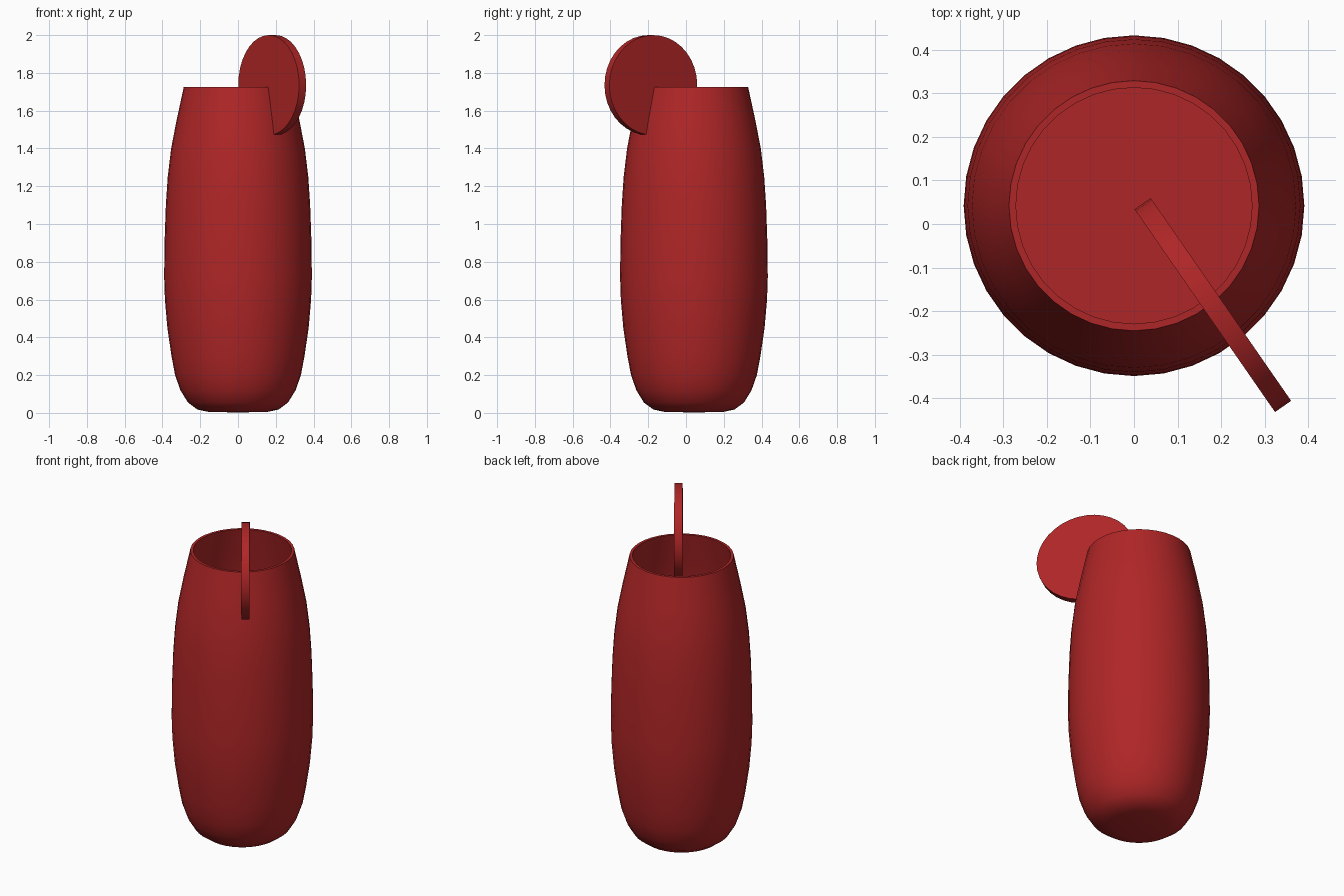
import bpy, bmesh, math
from mathutils import Matrix

cube = bpy.data.objects.get("Cube")
if cube:
    bpy.data.objects.remove(cube)

red = bpy.data.materials.new("deep_red")
red.use_nodes = True
colour = (0.43, 0.019, 0.02, 1)
red.diffuse_color = colour
red.node_tree.nodes["Principled BSDF"].inputs["Base Color"].default_value = colour

SIDES = 36
CENTRE_Y = 0.042


def finish(name, bm, angle=40):
    bmesh.ops.recalc_face_normals(bm, faces=bm.faces)
    mesh = bpy.data.meshes.new(name)
    bm.to_mesh(mesh)
    bm.free()
    obj = bpy.data.objects.new(name, mesh)
    bpy.context.collection.objects.link(obj)
    mesh.materials.append(red)
    bpy.ops.object.select_all(action='DESELECT')
    obj.select_set(True)
    bpy.context.view_layer.objects.active = obj
    bpy.ops.object.shade_smooth_by_angle(angle=math.radians(angle))
    return obj


def lathe(name, profile):
    bm = bmesh.new()
    verts = [bm.verts.new((r, 0, z)) for r, z in profile]
    edges = [bm.edges.new(pair) for pair in zip(verts, verts[1:])]
    bmesh.ops.spin(bm, geom=verts + edges, axis=(0, 0, 1), cent=(0, 0, 0),
                   angle=math.tau, steps=SIDES)
    bmesh.ops.remove_doubles(bm, verts=bm.verts, dist=0.0005)
    obj = finish(name, bm)
    obj.location.y = CENTRE_Y
    return obj


# Hollow barrel-shaped glass: outer wall, rim, inner wall, floor
outer = [(0, 0.003), (0.15, 0.004), (0.215, 0.018), (0.265, 0.055), (0.305, 0.12),
         (0.333, 0.2), (0.352, 0.3), (0.374, 0.45), (0.387, 0.6), (0.391, 0.72),
         (0.389, 0.9), (0.382, 1.1), (0.372, 1.25), (0.354, 1.4), (0.325, 1.55),
         (0.287, 1.725)]
inner = [(r - 0.016, z) for r, z in reversed(outer[4:])]
lathe("glass", outer + inner + [(0.2, 0.06), (0, 0.05)])

# Drink surface inside the glass
LEVEL = 1.3
lathe("drink", [(0, LEVEL), (0.352, LEVEL)])

# Fruit slice pushed through the rim
bm = bmesh.new()
bmesh.ops.create_cone(bm, cap_ends=True, segments=SIDES, radius1=1, radius2=1, depth=0.045)
bmesh.ops.scale(bm, vec=(0.283, 0.265, 1), verts=bm.verts)
bmesh.ops.rotate(bm, matrix=Matrix.Rotation(math.radians(90), 3, 'X'), verts=bm.verts)
bmesh.ops.rotate(bm, matrix=Matrix.Rotation(math.radians(-55.3), 3, 'Z'), verts=bm.verts)
fruit = finish("fruit_slice", bm)
fruit.location = (0.181, -0.186, 1.735)
